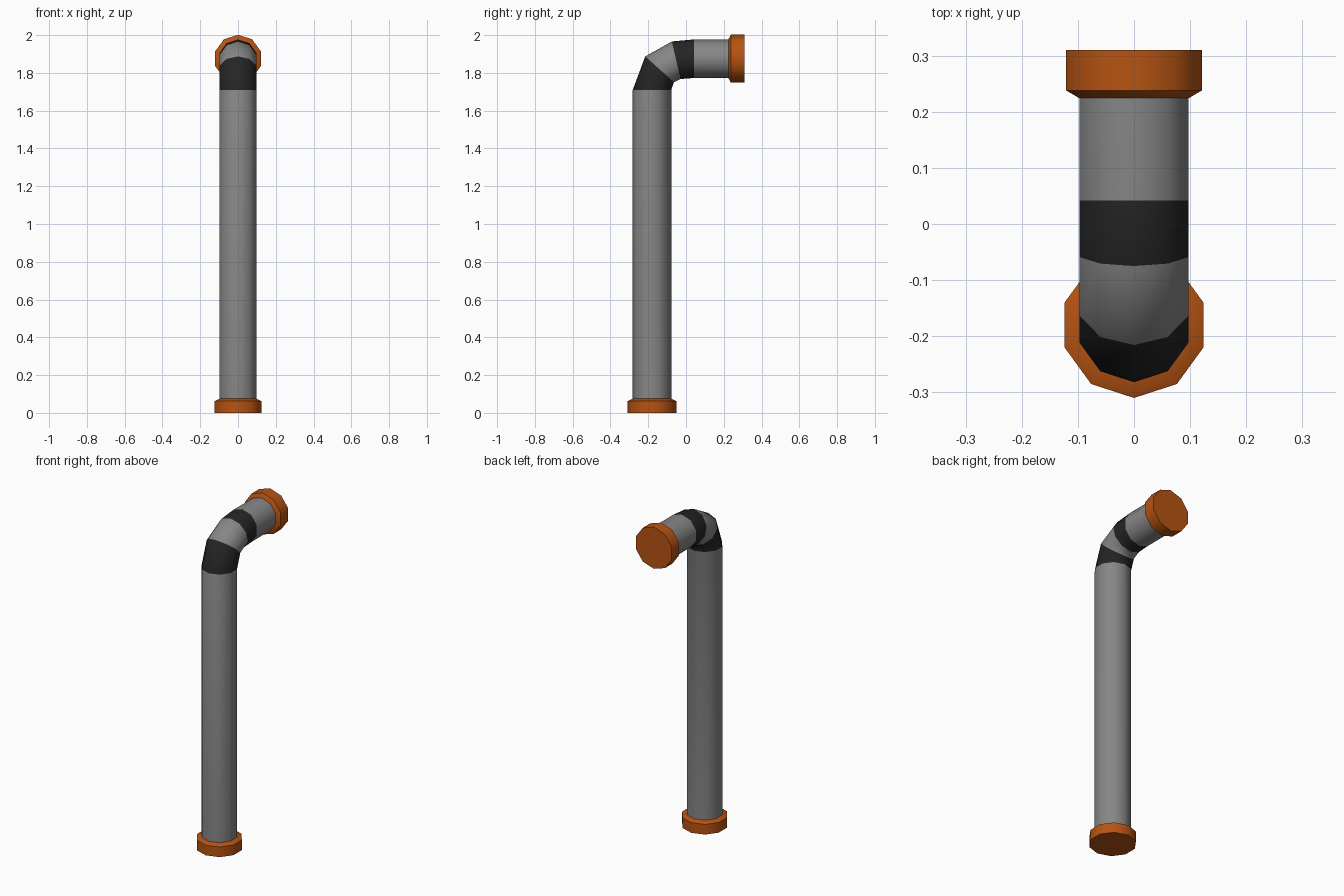
import bpy, bmesh, math

cube = bpy.data.objects.get("Cube")
if cube:
    bpy.data.objects.remove(cube, do_unlink=True)

SIDES = 10


def material(name, rgb):
    m = bpy.data.materials.new(name)
    m.use_nodes = True
    m.diffuse_color = (*rgb, 1)
    m.node_tree.nodes["Principled BSDF"].inputs["Base Color"].default_value = (*rgb, 1)
    return m


grey = material("pipe grey", (0.24, 0.24, 0.24))
dark = material("band black", (0.018, 0.018, 0.018))
orange = material("cap orange", (0.47, 0.087, 0.006))


def sweep(name, stations, mats, bands=None):
    """Loft decagon rings given as (y, z, tilt in degrees, radius)."""
    bm = bmesh.new()
    rings = []
    for y, z, tilt, r in stations:
        t = math.radians(tilt)
        ring = []
        for i in range(SIDES):
            a = math.tau * i / SIDES
            out = r * math.cos(a)
            ring.append(bm.verts.new((r * math.sin(a), y - out * math.cos(t), z + out * math.sin(t))))
        rings.append(ring)
    for k, (lo, hi) in enumerate(zip(rings, rings[1:])):
        for i in range(SIDES):
            j = (i + 1) % SIDES
            f = bm.faces.new((lo[i], lo[j], hi[j], hi[i]))
            f.material_index = bands[k] if bands else 0
    bm.faces.new(rings[0])
    bm.faces.new(rings[-1])
    bmesh.ops.recalc_face_normals(bm, faces=bm.faces)
    me = bpy.data.meshes.new(name)
    bm.to_mesh(me)
    bm.free()
    for m in mats:
        me.materials.append(m)
    ob = bpy.data.objects.new(name, me)
    bpy.context.collection.objects.link(ob)
    bpy.ops.object.select_all(action="DESELECT")
    ob.select_set(True)
    bpy.context.view_layer.objects.active = ob
    bpy.ops.object.shade_smooth_by_angle(angle=math.radians(45))
    return ob


BASE_Y, TOP_Z, R = -0.18, 1.875, 0.102

# Bent pipe with two dark bands at the elbow
sweep("bent_pipe", [
    (BASE_Y, 0.03, 0, R),
    (BASE_Y, 1.71, 0, R),
    (-0.14, 1.819, 42, R),
    (-0.052, 1.867, 77, R),
    (0.042, TOP_Z, 90, R),
    (0.28, TOP_Z, 90, R),
], [grey, dark], [0, 1, 0, 1, 0])

# Chamfered end caps
sweep("base_cap", [
    (BASE_Y, 0, 0, 0.13),
    (BASE_Y, 0.062, 0, 0.13),
    (BASE_Y, 0.075, 0, 0.104),
], [orange])
sweep("outlet_cap", [
    (0.31, TOP_Z, 90, 0.127),
    (0.238, TOP_Z, 90, 0.127),
    (0.225, TOP_Z, 90, 0.104),
], [orange])
